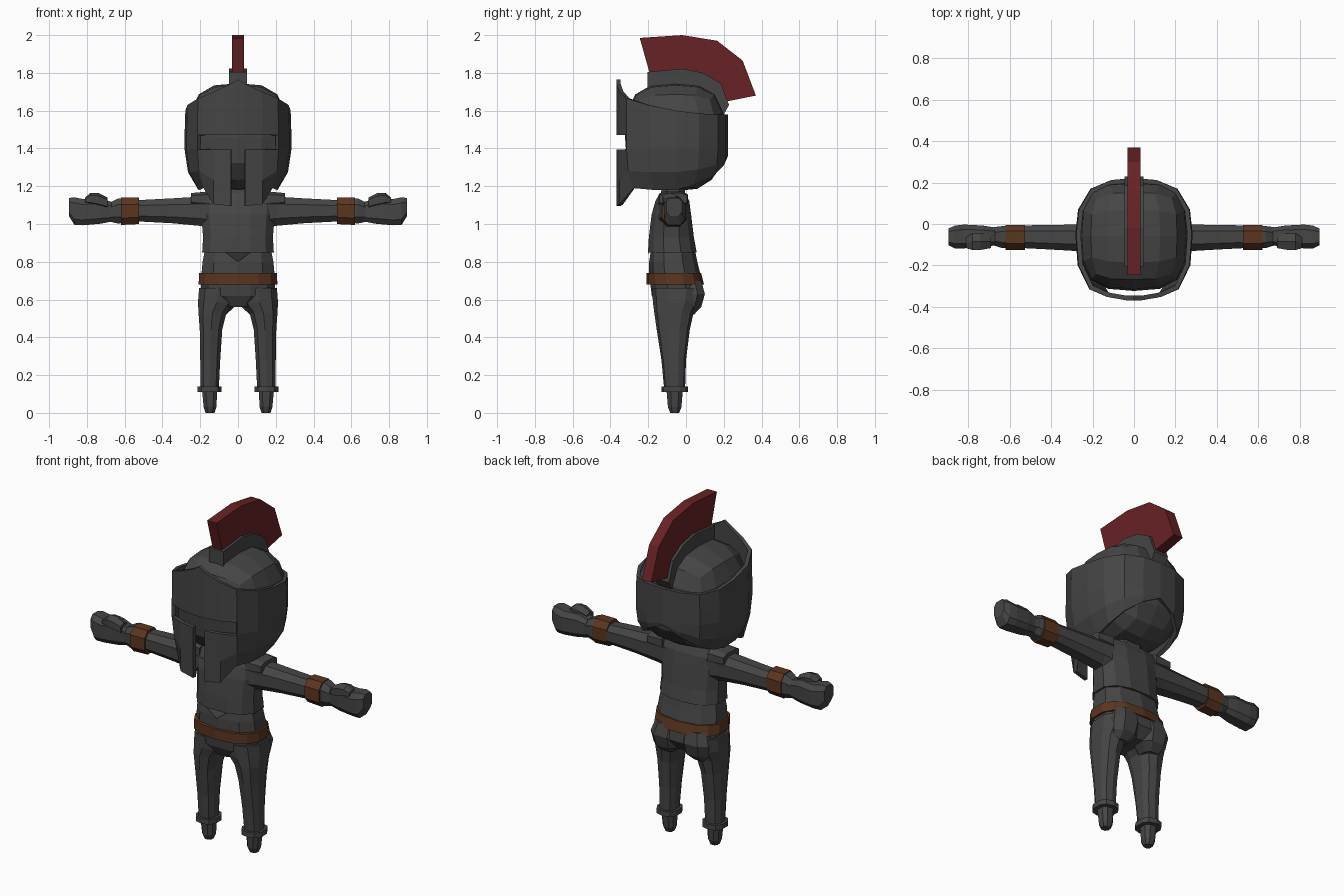
import bpy, bmesh, math
from mathutils import Vector


def material(name, rgb):
    m = bpy.data.materials.new(name)
    m.diffuse_color = (*rgb, 1)
    return m


STEEL = material("dark steel", (0.060, 0.060, 0.060))
RED = material("plume red", (0.137, 0.016, 0.018))
BROWN = material("leather brown", (0.105, 0.036, 0.014))


def finish(name, bm, mat):
    bmesh.ops.remove_doubles(bm, verts=bm.verts, dist=1e-5)
    bmesh.ops.recalc_face_normals(bm, faces=bm.faces)
    me = bpy.data.meshes.new(name)
    bm.to_mesh(me)
    bm.free()
    me.materials.append(mat)
    ob = bpy.data.objects.new(name, me)
    bpy.context.collection.objects.link(ob)
    return ob


def loft(name, rings, mat=STEEL, axis="z", n=10, power=0.8, side=1, hem=None):
    """Rings: z axis (z, x, y_front, y_back, half_width); x axis (x, z_low, z_high, y_front, y_back)."""
    bm = bmesh.new()
    loops = []
    for i, r in enumerate(rings):
        loop = []
        for k in range(n):
            t = 2 * math.pi * (k + 0.5) / n
            c, s = math.cos(t), math.sin(t)
            c = math.copysign(abs(c) ** power, c)
            s = math.copysign(abs(s) ** power, s)
            if axis == "z":
                z, x, y0, y1, w = r
                co = Vector((side * x + w * c, (y0 + y1) / 2 + s * (y1 - y0) / 2, z))
                if hem and i == 0 and s < -0.8:      # pointed front hem
                    co.z -= hem * (1 - abs(c)) ** 2
            else:
                x, z0, z1, y0, y1 = r
                co = Vector((side * x, (y0 + y1) / 2 + c * (y1 - y0) / 2,
                             (z0 + z1) / 2 + s * (z1 - z0) / 2))
            loop.append(bm.verts.new(co))
        loops.append(loop)
    for a, b in zip(loops, loops[1:]):
        for k in range(n):
            bm.faces.new((a[k], a[(k + 1) % n], b[(k + 1) % n], b[k]))
    bm.faces.new(loops[0])
    bm.faces.new(loops[-1])
    return finish(name, bm, mat)


def slab(name, outline, half, mat):
    """Side-view (y, z) outline given thickness across x."""
    bm = bmesh.new()
    f = bm.faces.new([bm.verts.new((-half, y, z)) for y, z in outline])
    ext = bmesh.ops.extrude_face_region(bm, geom=[f])["geom"]
    for v in ext:
        if isinstance(v, bmesh.types.BMVert):
            v.co.x = half
    return finish(name, bm, mat)


# Torso, breastplate with pointed hem, belt, hips
loft("tunic", [(0.70, 0, -0.195, 0.085, 0.205), (0.80, 0, -0.195, 0.06, 0.195),
               (0.90, 0, -0.18, 0.04, 0.175)])
bp = loft("breastplate", [(0.85, 0, -0.205, 0.06, 0.195), (0.93, 0, -0.20, 0.045, 0.19),
                          (1.05, 0, -0.185, 0.03, 0.20), (1.12, 0, -0.165, 0.02, 0.205),
                          (1.165, 0, -0.14, 0.0, 0.19)], n=12)
bpm = bp.data
low = min(v.co.y for v in bpm.vertices if v.co.z < 0.86)
bm = bmesh.new()
bm.from_mesh(bpm)
front = [e for e in bm.edges if all(v.co.y < -0.12 and abs(v.co.x) < 0.08 for v in e.verts)
         and abs(e.verts[0].co.x + e.verts[1].co.x) < 1e-4 and abs(e.verts[0].co.x) > 1e-4]
for v in bmesh.ops.subdivide_edges(bm, edges=front, cuts=1)["geom_inner"]:
    if isinstance(v, bmesh.types.BMVert) and v.co.z < 0.86:
        v.co.z = 0.80
bm.to_mesh(bpm)
bm.free()
loft("neck", [(1.13, 0, -0.14, 0.0, 0.10), (1.22, 0, -0.13, 0.0, 0.09)], n=8)
loft("belt", [(0.68, 0, -0.21, 0.095, 0.213), (0.74, 0, -0.21, 0.08, 0.210)], BROWN, n=14)
loft("hips", [(0.56, 0, -0.15, 0.05, 0.09), (0.62, 0, -0.185, 0.095, 0.195),
              (0.70, 0, -0.195, 0.085, 0.205)], n=12)

for side, word in ((-1, "left"), (1, "right")):
    # Leg, seat, ankle cuff and foot
    loft(word + "_leg", [(0.12, 0.15, -0.115, -0.005, 0.05), (0.28, 0.147, -0.13, 0.0, 0.055),
                         (0.44, 0.143, -0.155, 0.02, 0.062), (0.53, 0.135, -0.168, 0.04, 0.077),
                         (0.585, 0.113, -0.175, 0.07, 0.103), (0.66, 0.105, -0.18, 0.08, 0.105)], side=side)
    loft(word + "_seat", [(0.52, 0.11, -0.06, 0.045, 0.05), (0.56, 0.10, -0.06, 0.085, 0.085),
                          (0.63, 0.10, -0.06, 0.105, 0.095), (0.70, 0.09, -0.06, 0.085, 0.08)],
         n=8, side=side)
    loft(word + "_ankle_cuff", [(0.11, 0.15, -0.13, 0.01, 0.066), (0.14, 0.15, -0.13, 0.01, 0.066)], side=side)
    loft(word + "_foot", [(0.0, 0.148, -0.085, -0.035, 0.025), (0.03, 0.148, -0.098, -0.022, 0.036),
                          (0.11, 0.15, -0.105, -0.015, 0.042)], n=8, side=side)
    # Arm, shoulder plate, bracer, glove cuff, hand and thumb
    loft(word + "_arm", [(0.12, 0.965, 1.16, -0.16, 0.01), (0.20, 0.985, 1.15, -0.14, 0.005),
                         (0.35, 1.0, 1.14, -0.13, 0.0), (0.53, 1.01, 1.13, -0.12, -0.003),
                         (0.66, 1.01, 1.12, -0.11, -0.01), (0.72, 1.02, 1.11, -0.10, -0.02)],
         axis="x", n=8, side=side)
    loft(word + "_shoulder_plate", [(0.15, 1.09, 1.175, -0.15, 0.015), (0.25, 1.10, 1.165, -0.145, 0.01)],
         axis="x", n=8, power=0.6, side=side)
    loft(word + "_bracer", [(0.525, 0.995, 1.145, -0.13, 0.0), (0.62, 0.99, 1.145, -0.13, 0.0)],
         BROWN, "x", 8, side=side)
    loft(word + "_glove_cuff", [(0.62, 1.0, 1.14, -0.12, -0.005), (0.635, 0.998, 1.14, -0.12, -0.005),
                                (0.68, 1.01, 1.115, -0.105, -0.02)], axis="x", n=8, side=side)
    loft(word + "_hand", [(0.67, 1.01, 1.12, -0.105, -0.015), (0.73, 0.998, 1.14, -0.115, -0.005),
                          (0.82, 0.99, 1.135, -0.12, 0.0), (0.865, 0.99, 1.145, -0.12, -0.005),
                          (0.895, 1.04, 1.14, -0.105, -0.02)], axis="x", n=8, power=0.6, side=side)
    loft(word + "_thumb", [(0.69, 1.08, 1.14, -0.12, -0.05), (0.74, 1.09, 1.165, -0.13, -0.04),
                           (0.78, 1.10, 1.165, -0.13, -0.04), (0.81, 1.11, 1.14, -0.12, -0.06)],
         axis="x", n=6, side=side)

# Skull: rounded box filling the helmet
bm = bmesh.new()
bmesh.ops.create_cube(bm, size=2)
bmesh.ops.subdivide_edges(bm, edges=bm.edges, cuts=3, use_grid_fill=True)
for v in bm.verts:
    c = v.co.copy()
    m = sum(abs(a) ** 3 for a in c) ** (1 / 3)
    c = c / m
    taper = 1 if c.z > -0.5 else 0.92
    v.co = (0.262 * c.x * taper, -0.058 + 0.265 * c.y * taper, 1.46 + 0.285 * c.z)
finish("helmet_dome", bm, STEEL)

# Helmet band: half columns (x, y, z_top, z_bottom, bottom scale), mirrored
cols = [(0.0, -0.368, 1.765, 1.11, 1), (0.038, -0.368, 1.742, 1.095, 1), (0.13, -0.352, 1.70, 1.105, 1),
        (0.215, -0.315, 1.665, 1.19, 0.85), (0.272, -0.20, 1.63, 1.18, 0.76), (0.283, -0.05, 1.60, 1.18, 0.74),
        (0.27, 0.07, 1.585, 1.205, 0.78), (0.21, 0.17, 1.58, 1.25, 0.88), (0.11, 0.212, 1.58, 1.31, 0.96),
        (0.0, 0.222, 1.58, 1.36, 1)]
bm = bmesh.new()
for side in (-1, 1):
    grid = []
    for x, y, top, bot, s in cols:
        mid = bot + 0.45 * (1.39 - bot)
        rows = ((bot, s), (mid, 1 - 0.25 * (1 - s)), (1.395, 1), (1.47, 1), (top, 0.985))
        grid.append([bm.verts.new((side * x * k, -0.07 + (y + 0.07) * (k if k < 0.98 else 1), z))
                     for z, k in rows])
    for i in range(len(cols) - 1):
        for j in range(4):
            slit, nose = j == 2 and i < 3, j < 2 and i == 0
            if not (slit or nose):
                bm.faces.new((grid[i][j], grid[i + 1][j], grid[i + 1][j + 1], grid[i][j + 1]))
band = finish("helmet_band", bm, STEEL)
solid = band.modifiers.new("thickness", "SOLIDIFY")
solid.thickness = 0.022
solid.offset = -1

# Crest holder and plume
slab("crest_holder", [(-0.205, 1.70), (-0.205, 1.805), (-0.02, 1.822), (0.09, 1.80), (0.185, 1.745),
                      (0.228, 1.63), (0.20, 1.58), (0.12, 1.66), (-0.03, 1.72)], 0.047, STEEL)
slab("plume", [(-0.19, 1.79), (-0.245, 1.985), (-0.02, 2.0), (0.165, 1.97), (0.30, 1.865),
               (0.37, 1.68), (0.22, 1.65), (0.175, 1.73), (0.08, 1.79), (-0.02, 1.81)], 0.031, RED)
